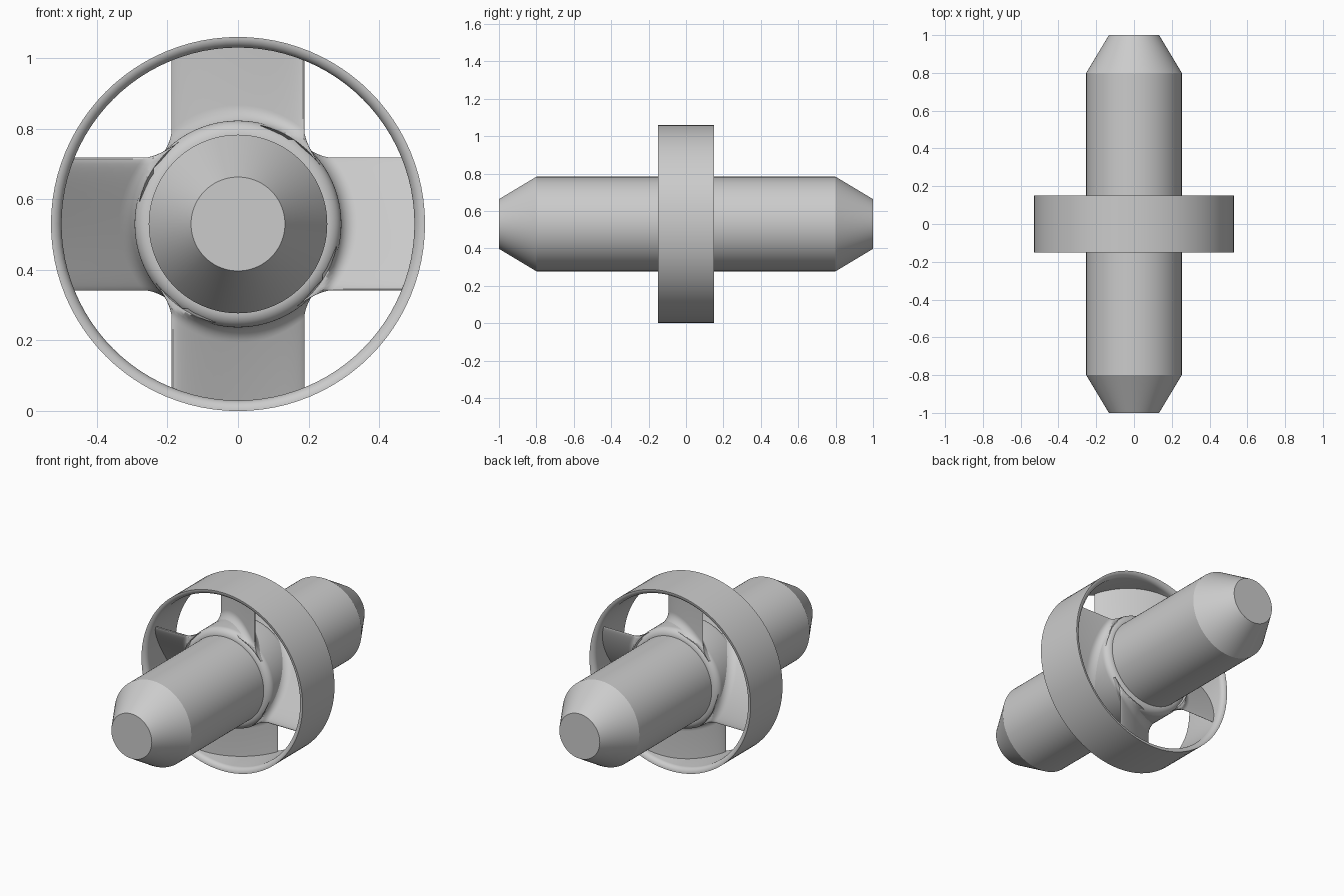
import bpy, bmesh
from math import sin, cos, pi, sqrt, radians
from mathutils import Matrix, Vector

cube = bpy.data.objects.get("Cube")
if cube:
    bpy.data.objects.remove(cube, do_unlink=True)

CENTRE = Vector((0, 0, 0.53))
HUB_R, RING_R = 0.293, 0.53

grey = bpy.data.materials.new("plain_grey")
grey.use_nodes = True
grey.diffuse_color = (0.6, 0.6, 0.6, 1)
grey.node_tree.nodes["Principled BSDF"].inputs["Base Color"].default_value = (0.6, 0.6, 0.6, 1)


def finish(name, bm):
    bmesh.ops.recalc_face_normals(bm, faces=bm.faces)
    mesh = bpy.data.meshes.new(name)
    bm.to_mesh(mesh)
    bm.free()
    mesh.materials.append(grey)
    obj = bpy.data.objects.new(name, mesh)
    obj.location = CENTRE
    bpy.context.collection.objects.link(obj)
    bpy.ops.object.select_all(action='DESELECT')
    obj.select_set(True)
    bpy.context.view_layer.objects.active = obj
    bpy.ops.object.shade_smooth_by_angle(angle=radians(25))
    return obj


def skin(bm, rows, wrap_rows=False):
    """Join closed loops of vertices with quads."""
    pairs = list(zip(rows, rows[1:]))
    if wrap_rows:
        pairs.append((rows[-1], rows[0]))
    for a, b in pairs:
        n = len(a)
        for i in range(n):
            j = (i + 1) % n
            bm.faces.new((a[i], a[j], b[j], b[i]))


def lathe(name, profile, closed=False, sides=96):
    """Turn (radius, y) points around the y axis."""
    bm = bmesh.new()
    rows = [[bm.verts.new((r * cos(2 * pi * i / sides), y, r * sin(2 * pi * i / sides)))
             for i in range(sides)] for r, y in profile]
    skin(bm, rows, closed)
    if not closed:
        bm.faces.new(rows[0])
        bm.faces.new(rows[-1])
    return finish(name, bm)


def mirrored(half):
    return half + [(r, -y) for r, y in reversed(half)]


quarter = [i * pi / 16 for i in range(9)]

# Shaft with tapered ends
lathe("shaft", mirrored([(0.133, -1), (0.253, -0.8)]))

# Hub with rounded ends
lathe("hub", mirrored([(0.25 + 0.043 * sin(a), -0.08 - 0.04 * cos(a)) for a in quarter]))

# Outer ring, rounded on the inside of both rims
lathe("outer_ring", mirrored([(RING_R, -0.15)] +
      [(RING_R - 0.03 * sin(a), -0.12 - 0.03 * cos(a)) for a in quarter[1:]]), closed=True)


# Four pitched, cambered blades that flare into the hub
def blade(name, turn, points=48, fillet=0.05, half_chord=0.217, thick=0.024, camber=0.016):
    chord = Vector((cos(pi / 6), -sin(pi / 6)))
    front = Vector((-sin(pi / 6), -cos(pi / 6)))
    steps = [(fillet * (1 - cos(a)), fillet * (1 - sin(a))) for a in quarter] + [(None, 0)]
    bm = bmesh.new()
    rows = []
    for rise, flare in steps:
        row = []
        for i in range(points):
            a = 2 * pi * i / points
            out = Vector((cos(a) / half_chord, sin(a) / thick)).normalized()
            along = half_chord * cos(a) + flare * out.x
            across = thick * sin(a) * (0.8 + 0.2 * cos(a)) - camber * sin(a) ** 2 + flare * out.y
            x, y = chord * along + front * across
            y = max(-0.118, min(0.118, y))
            if rise is None:
                z = sqrt((RING_R - 0.015) ** 2 - x * x)
            else:
                z = sqrt(max((HUB_R - 0.006) ** 2 - x * x, 0.01)) + rise
            row.append(bm.verts.new((x, y, z)))
        rows.append(row)
    skin(bm, rows)
    bm.faces.new(rows[0])
    bm.faces.new(rows[-1])
    bmesh.ops.transform(bm, matrix=Matrix.Rotation(turn, 4, 'Y'), verts=bm.verts)
    finish(name, bm)


for i, side in enumerate(("top", "left", "bottom", "right")):
    blade(side + "_blade", i * pi / 2)
